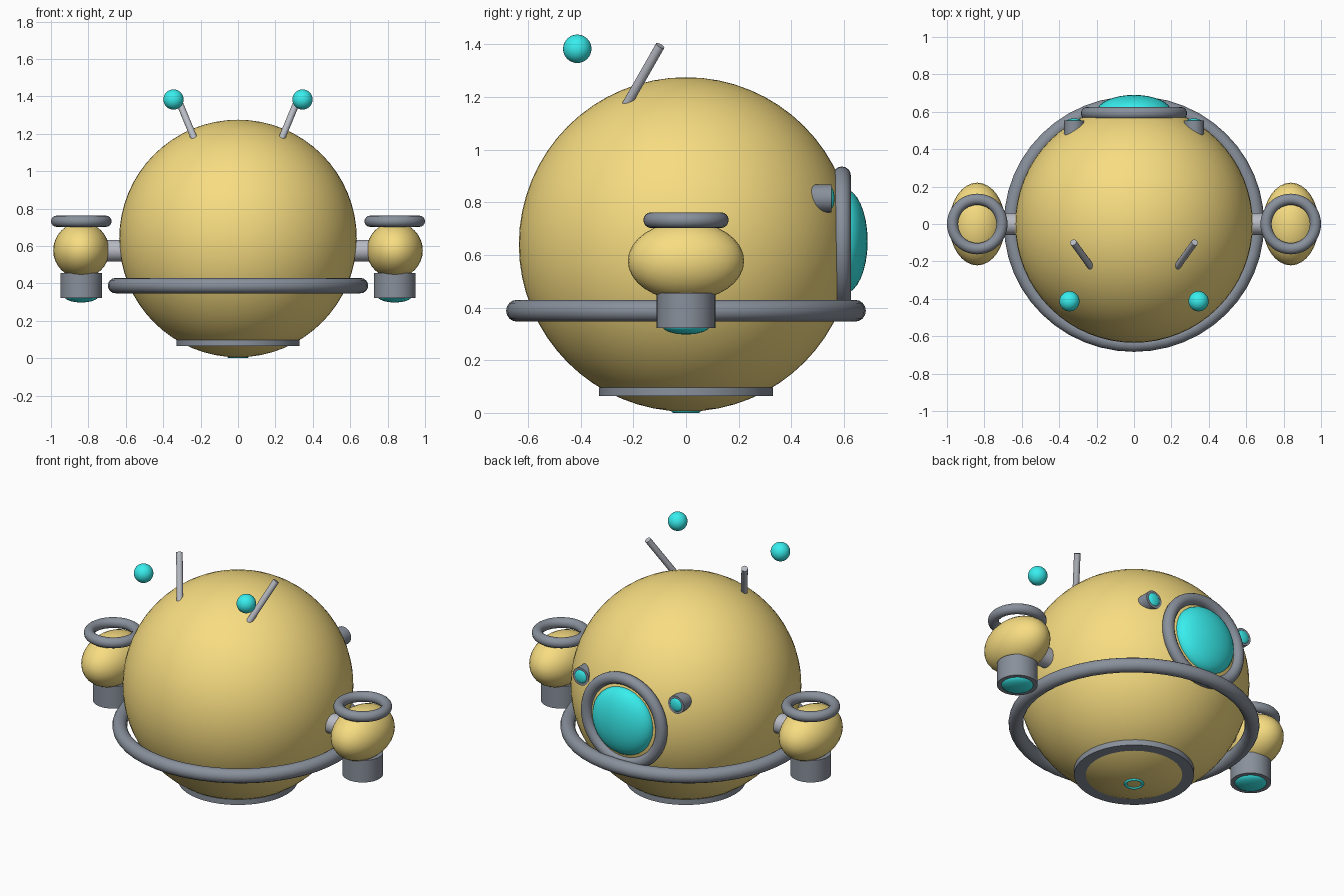
import bpy
from math import pi
from mathutils import Vector

if "Cube" in bpy.data.objects:
    bpy.data.objects.remove(bpy.data.objects["Cube"])


def material(name, rgb):
    m = bpy.data.materials.new(name)
    m.diffuse_color = (*rgb, 1)
    m.use_nodes = True
    m.node_tree.nodes["Principled BSDF"].inputs["Base Color"].default_value = m.diffuse_color
    return m


YELLOW = material("yellow_shell", (0.93, 0.72, 0.22))
DARK = material("dark_trim", (0.25, 0.28, 0.33))
GREY = material("light_metal", (0.48, 0.50, 0.55))
TEAL = material("teal_glow", (0.04, 0.85, 0.85))


def finish(name, mat):
    ob = bpy.context.object
    ob.name = name
    ob.data.materials.append(mat)
    bpy.ops.object.shade_smooth_by_angle(angle=pi / 5)
    return ob


def ball(name, loc, radii, mat, seg=32, rings=16):
    bpy.ops.mesh.primitive_uv_sphere_add(segments=seg, ring_count=rings, radius=1, location=loc)
    bpy.context.object.scale = radii
    bpy.ops.object.transform_apply(location=False, rotation=False, scale=True)
    return finish(name, mat)


def ring(name, loc, major, minor, mat, rot=(0, 0, 0), seg=48):
    bpy.ops.mesh.primitive_torus_add(location=loc, rotation=rot, major_radius=major,
                                     minor_radius=minor, major_segments=seg, minor_segments=16)
    return finish(name, mat)


def rod(name, start, end, radius, mat, seg=32):
    a, b = Vector(start), Vector(end)
    bpy.ops.mesh.primitive_cylinder_add(vertices=seg, radius=radius, depth=(b - a).length,
                                        location=(a + b) / 2)
    bpy.context.object.rotation_euler = (b - a).to_track_quat('Z', 'Y').to_euler()
    return finish(name, mat)


# body, belt and base
ball("body", (0, 0, 0.64), (0.635,) * 3, YELLOW, 64, 32)
belt = ring("belt", (0, 0, 0.388), 0.655, 0.041, DARK)
belt.scale.y = 0.982
rod("base_plate", (0, 0, 0.064), (0, 0, 0.097), 0.33, DARK, 48)
ring("base_light", (0, 0, 0.009), 0.047, 0.009, TEAL, seg=32)

# large eye on the back side
ring("eye_rim", (0, 0.592, 0.652), 0.25, 0.034, DARK, (pi / 2, 0, 0))
ball("eye_lens", (0, 0.6, 0.652), (0.2, 0.09, 0.2), TEAL)

for side, s in (("left", -1), ("right", 1)):
    # small sensors beside the eye
    rod(side + "_sensor", (s * 0.32, 0.45, 0.815), (s * 0.32, 0.553, 0.815), 0.053, DARK)
    ball(side + "_sensor_lens", (s * 0.32, 0.55, 0.815), (0.04, 0.014, 0.04), TEAL)

    # side pod with connector, top ring and lower nozzle
    x = s * 0.838
    rod(side + "_connector", (s * 0.58, 0, 0.575), (s * 0.76, 0, 0.575), 0.058, GREY)
    ball(side + "_pod", (x, 0, 0.577), (0.15, 0.221, 0.15), YELLOW)
    ring(side + "_pod_ring", (x, 0, 0.732), 0.132, 0.03, DARK)
    rod(side + "_nozzle", (x, 0, 0.323), (x, 0, 0.456), 0.112, DARK)
    ball(side + "_nozzle_light", (x, 0, 0.33), (0.09, 0.09, 0.032), TEAL)

    # antenna rod and floating tip
    rod(side + "_antenna", (s * 0.219, -0.244, 1.139), (s * 0.325, -0.098, 1.395), 0.018, GREY, 16)
    ball(side + "_antenna_tip", (s * 0.345, -0.413, 1.383), (0.054,) * 3, TEAL)
